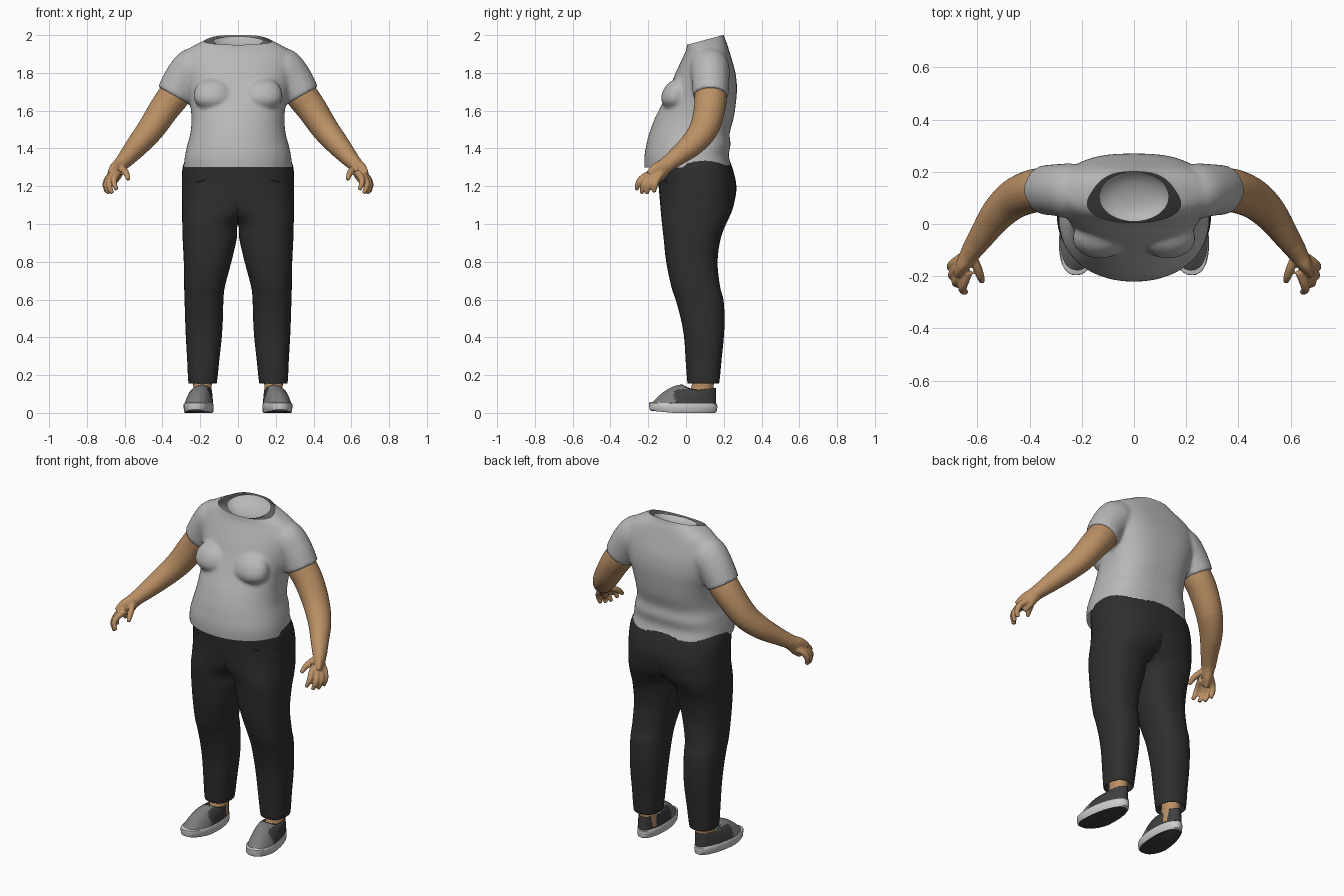
import bpy, bmesh
from math import sin, cos, pi
from mathutils import Vector

if "Cube" in bpy.data.objects:
    bpy.data.objects.remove(bpy.data.objects["Cube"])


def material(name, r, g, b):
    m = bpy.data.materials.new(name)
    m.diffuse_color = (r, g, b, 1)
    m.use_nodes = True
    m.node_tree.nodes["Principled BSDF"].inputs["Base Color"].default_value = m.diffuse_color
    return m


SKIN = material("skin", .50, .28, .13)
DENIM = material("dark_cloth", .028, .028, .028)
CLOTH = material("shirt_grey", .48, .48, .48)
CANVAS = material("shoe_grey", .2, .2, .2)
DARK = material("shoe_dark", .05, .05, .05)
RUBBER = material("rubber", .7, .7, .67)


def dense(rows, k):
    """Catmull-Rom interpolation of rows of numbers"""
    rows = [Vector(r) for r in rows]
    out = []
    for i in range(len(rows) - 1):
        a, b, c, d = (rows[max(i - 1, 0)], rows[i], rows[i + 1],
                      rows[min(i + 2, len(rows) - 1)])
        for j in range(k):
            t = j / k
            out.append(.5 * (2 * b + (c - a) * t + (2 * a - 5 * b + 4 * c - d) * t**2
                             + (3 * b - a - 3 * c + d) * t**3))
    return out + [rows[-1]]


def power(v, n):
    return (1 if v >= 0 else -1) * abs(v) ** (2 / n)


def loft(bm, rings, caps=(True, True)):
    vs = [[bm.verts.new(p) for p in r] for r in rings]
    n = len(vs[0])
    for a, b in zip(vs, vs[1:]):
        for i in range(n):
            bm.faces.new((a[i], a[(i + 1) % n], b[(i + 1) % n], b[i]))
    for cap, r in zip(caps, (vs[0], vs[-1])):
        if cap:
            bm.faces.new(r)


def body_ring(row, n=48, nf=2.2, nb=2.6):
    """Horizontal section: z, centre x, half width, front y, back y"""
    z, xc, rx, yf, yb = row
    ym, ry = (yf + yb) / 2, (yb - yf) / 2
    pts = []
    for i in range(n):
        t = 2 * pi * i / n
        e = nb if sin(t) > 0 else nf
        pts.append((xc + rx * power(cos(t), e), ym + ry * power(sin(t), e), z))
    return pts


def tube(bm, rows, k=4, n=24, ref=(0, 1, 0), sx=1):
    """Rows: x, y, z, radius along ref, radius across"""
    rows = dense(rows, k)
    rings = []
    for i, r in enumerate(rows):
        c = Vector(r[:3])
        t = Vector(rows[min(i + 1, len(rows) - 1)][:3]) - Vector(rows[max(i - 1, 0)][:3])
        t.normalize()
        u = Vector(ref) - t * t.dot(Vector(ref))
        u.normalize()
        v = t.cross(u)
        ring = [c + u * r[3] * cos(2 * pi * j / n) + v * r[4] * sin(2 * pi * j / n) for j in range(n)]
        rings.append([(p.x * sx, p.y, p.z) for p in ring])
    loft(bm, rings)


def finish(bm, name, mats, mirror=False, voxel=0, smooth=4):
    bmesh.ops.recalc_face_normals(bm, faces=bm.faces)
    for f in bm.faces:
        f.smooth = True
    me = bpy.data.meshes.new(name)
    bm.to_mesh(me)
    bm.free()
    for m in mats:
        me.materials.append(m)
    ob = bpy.data.objects.new(name, me)
    bpy.context.collection.objects.link(ob)
    if voxel:
        m = ob.modifiers.new("fuse", 'REMESH')
        m.mode, m.voxel_size, m.use_smooth_shade = 'VOXEL', voxel, True
        m = ob.modifiers.new("relax", 'SMOOTH')
        m.factor, m.iterations = .5, smooth
    if mirror:
        ob.modifiers.new("mirror", 'MIRROR')
    return ob


# Shirt: torso and sleeves fused, then trimmed at hem and neck
bm = bmesh.new()
torso = [(1.24, 0, .287, -.215, .24), (1.30, 0, .287, -.22, .242), (1.36, 0, .281, -.22, .226),
         (1.42, 0, .268, -.21, .236), (1.48, 0, .252, -.195, .231), (1.56, 0, .246, -.165, .252),
         (1.64, 0, .255, -.125, .264), (1.72, 0, .275, -.088, .27), (1.80, 0, .29, -.055, .262),
         (1.87, 0, .295, -.022, .243), (1.92, 0, .27, 0, .228), (1.96, 0, .205, .006, .215),
         (2.00, 0, .132, .012, .2), (2.06, 0, .12, .02, .195)]
loft(bm, [body_ring(r, nf=2.1, nb=2.7) for r in dense(torso, 4)])
for s in (1, -1):
    tube(bm, [(.15, .12, 1.875, .085, .08), (.23, .125, 1.825, .105, .112), (.29, .13, 1.765, .1, .104),
              (.342, .13, 1.68, .095, .094)], sx=s)
    # chest and side rolls
    tube(bm, [(.13, -.02, 1.76, .03, .06), (.13, -.045, 1.71, .065, .1), (.13, -.065, 1.65, .07, .1),
              (.13, -.07, 1.615, .04, .06)], sx=s)
shirt = finish(bm, "shirt", [CLOTH], voxel=.011, smooth=5)
dg = bpy.context.evaluated_depsgraph_get()
me = bpy.data.meshes.new_from_object(shirt.evaluated_get(dg))
shirt.modifiers.clear()
shirt.data = me
bm = bmesh.new()
bm.from_mesh(me)
for co, no in (((0, 0, 1.30), (0, 0, -1)), ((0, .01, 1.95), (0, -.27, 1))):
    bmesh.ops.bisect_plane(bm, geom=bm.verts[:] + bm.edges[:] + bm.faces[:],
                           plane_co=co, plane_no=no, clear_outer=True)
for f in bm.faces:
    f.smooth = True
bm.to_mesh(me)
bm.free()

# Shallow lining inside the neck opening
bm = bmesh.new()
rings = []
for s, d in ((1.03, .008), (.9, .025), (.6, .04), (.25, .046), (.02, .047)):
    rings.append([(.13 * s * cos(t), .105 + .093 * s * sin(t), 1.975 + .025 * s * sin(t) - d)
                  for t in [2 * pi * i / 40 for i in range(40)]])
loft(bm, rings, (False, True))
finish(bm, "neck_lining", [CLOTH])

# Trousers: one leg up to the waist, flattened on the centre plane and mirrored
bm = bmesh.new()
leg = [(.21, .187, .06, .03, .155), (.157, .187, .071, .012, .172), (.175, .187, .077, .006, .178),
       (.28, .184, .085, -.002, .188), (.4, .181, .095, -.01, .2), (.5, .18, .1, -.028, .204),
       (.6, .18, .103, -.055, .198), (.67, .177, .108, -.078, .18), (.8, .161, .126, -.105, .167),
       (.92, .15, .143, -.118, .183), (1.0, .146, .149, -.127, .212), (1.06, .105, .191, -.133, .24),
       (1.12, .05, .246, -.138, .257), (1.2, 0, .297, -.145, .267), (1.3, 0, .293, -.152, .245),
       (1.37, 0, .265, -.155, .215)]
rings = [[(max(x, 0), y, z) for x, y, z in body_ring(r, nf=2.4, nb=2.4)] for r in dense(leg, 4)]
loft(bm, rings, (False, True))
flat = [f for f in bm.faces if all(v.co.x < 1e-5 for v in f.verts)]
bmesh.ops.delete(bm, geom=flat, context='FACES')
bmesh.ops.remove_doubles(bm, verts=bm.verts, dist=1e-5)
finish(bm, "trousers", [DENIM], mirror=True)

# Front pocket seams
bm = bmesh.new()
tube(bm, [(.15, -.125, 1.29, .003, .003), (.165, -.122, 1.245, .003, .003),
          (.215, -.098, 1.222, .003, .003), (.275, -.035, 1.225, .003, .003)], n=6)
finish(bm, "pocket_seam", [DENIM], mirror=True)

# Arm with hand, fused
bm = bmesh.new()
side = (.045, -.075, .01)
tube(bm, [(.25, .125, 1.80, .075, .075), (.33, .13, 1.69, .085, .084), (.39, .125, 1.61, .083, .08),
          (.46, .095, 1.505, .077, .072), (.525, .035, 1.425, .066, .062), (.585, -.05, 1.355, .05, .048),
          (.625, -.107, 1.31, .041, .037)])
tube(bm, [(.605, -.08, 1.335, .042, .04), (.63, -.115, 1.303, .043, .036), (.648, -.145, 1.277, .052, .03),
          (.668, -.18, 1.243, .048, .02)], ref=side)
fingers = [[(.635, -.18, 1.27), (.65, -.222, 1.25), (.657, -.25, 1.222), (.643, -.262, 1.18)],
           [(.65, -.16, 1.27), (.671, -.2, 1.243), (.683, -.225, 1.207), (.666, -.236, 1.162)],
           [(.66, -.15, 1.265), (.684, -.176, 1.24), (.697, -.198, 1.203), (.684, -.208, 1.16)],
           [(.66, -.13, 1.265), (.69, -.15, 1.24), (.702, -.164, 1.205), (.694, -.17, 1.168)],
           [(.625, -.12, 1.30), (.603, -.16, 1.285), (.589, -.197, 1.262), (.581, -.222, 1.235)]]
for f in fingers:
    radii = (.02, .018, .016, .011)
    tube(bm, [(*p, r, r) for p, r in zip(f, radii)], n=12, ref=(1, 0, 0))
finish(bm, "arm", [SKIN], mirror=True, voxel=.0055, smooth=3)

# Ankle
bm = bmesh.new()
tube(bm, [(.188, .075, .06, .065, .05), (.188, .085, .12, .06, .048), (.188, .092, .17, .056, .05),
          (.187, .095, .24, .056, .052)])
finish(bm, "ankle", [SKIN], mirror=True)


def sole_point(t, s):
    y = -.015 + .181 * s * power(sin(t), 2.4)
    f = min(max((.165 - y) / .36, 0), 1)
    w = .06 + .019 * sin(min(f * 1.35, 1) * pi / 2)
    return .19 + .032 * f + w * s * power(cos(t), 2.3), y, f


angles = [2 * pi * i / 48 for i in range(48)]

# Shoe sole with a slight toe lift
bm = bmesh.new()
rings = []
for z, s in ((0, .93), (.006, .98), (.03, 1), (.046, .995), (.05, .96)):
    pts = [sole_point(t, s) for t in angles]
    rings.append([(x, y, z + .012 * max(f - .65, 0) / .35 * (1 - z * 8)) for x, y, f in pts])
loft(bm, rings)
for f in bm.faces:
    f.material_index = int(f.calc_center_median().z < .004 and len(f.verts) > 4)
sole = finish(bm, "shoe_sole", [RUBBER, DARK], mirror=True)

# Shoe upper sweeping from the sole to the ankle opening
bm = bmesh.new()
rings = []
for k in range(11):
    u = k / 10
    g = 1 - (1 - u) ** 1.9
    ring = []
    for t in angles:
        x, y, f = sole_point(t, .965)
        qx, qy = .19 + .05 * cos(t), .07 + .088 * sin(t)
        top = .122 + .028 * max(-sin(t), 0) ** 2 + .01 * max(sin(t), 0)
        ring.append((x + (qx - x) * u, y + (qy - y) * u, .042 + (top - .042) * g))
    rings.append(ring)
rings.append([(.19 + .043 * cos(t), .07 + .08 * sin(t), .095) for t in angles])
loft(bm, rings, (False, False))
for f in bm.faces:
    c = f.calc_center_median()
    f.material_index = int(c.y > .0 or (c.y > -.06 and abs(c.x - .2) > .04))
finish(bm, "shoe_upper", [CANVAS, DARK], mirror=True)

# Keep crisp edges where the sole turns
bpy.context.view_layer.objects.active = sole
sole.select_set(True)
bpy.ops.object.shade_smooth_by_angle(angle=.7)
